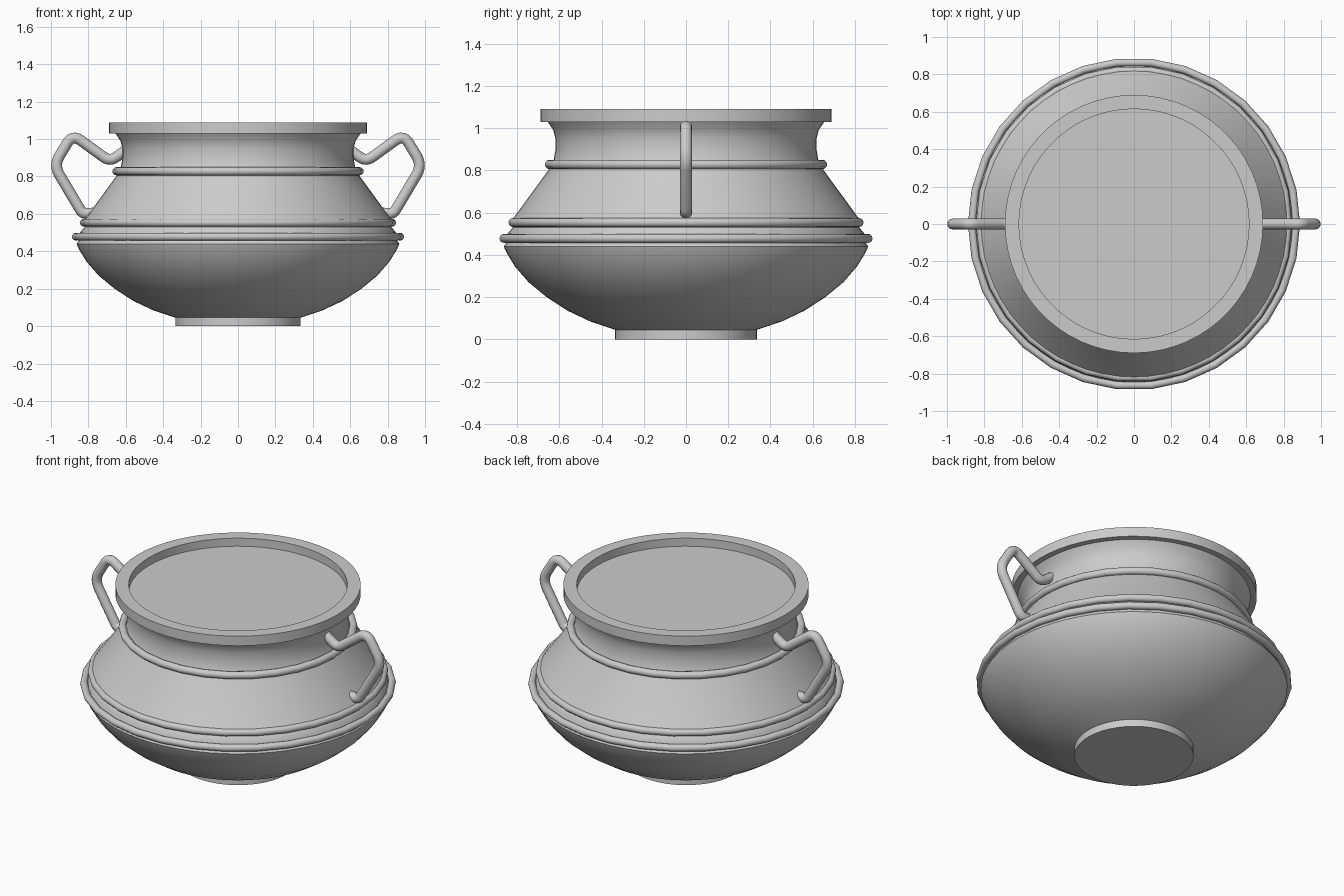
import bpy, math
from mathutils import Vector

if "Cube" in bpy.data.objects:
    bpy.data.objects.remove(bpy.data.objects["Cube"])


def smooth(obj, angle=35):
    bpy.ops.object.select_all(action='DESELECT')
    bpy.context.view_layer.objects.active = obj
    obj.select_set(True)
    bpy.ops.object.shade_smooth_by_angle(angle=math.radians(angle))


def lathe(name, profile, sides):
    """Revolve (radius, z) points round z; the ends are closed with flat caps."""
    verts = [(r * math.cos(2 * math.pi * i / sides), r * math.sin(2 * math.pi * i / sides), z)
             for r, z in profile for i in range(sides)]
    faces = []
    for k in range(len(profile) - 1):
        for i in range(sides):
            j = (i + 1) % sides
            a, b = k * sides, (k + 1) * sides
            faces.append((a + i, a + j, b + j, b + i))
    faces.append(tuple(reversed(range(sides))))
    top = (len(profile) - 1) * sides
    faces.append(tuple(range(top, top + sides)))
    mesh = bpy.data.meshes.new(name)
    mesh.from_pydata(verts, [], faces)
    obj = bpy.data.objects.new(name, mesh)
    bpy.context.collection.objects.link(obj)
    smooth(obj)
    return obj


def ring(name, outer, z, minor):
    bpy.ops.mesh.primitive_torus_add(major_segments=30, minor_segments=12,
                                     major_radius=outer - minor, minor_radius=minor,
                                     location=(0, 0, z))
    obj = bpy.context.object
    obj.name = name
    smooth(obj, 40)


def rounded_path(corners, steps=6):
    """Round each inner corner (x, z, radius) with a small quadratic arc."""
    pts = [Vector((c[0], 0, c[1])) for c in corners]
    path = [pts[0]]
    for i in range(1, len(pts) - 1):
        p, r = pts[i], corners[i][2]
        a = p + (pts[i - 1] - p).normalized() * r
        b = p + (pts[i + 1] - p).normalized() * r
        for s in range(steps + 1):
            t = s / steps
            path.append(a * (1 - t) ** 2 + p * 2 * t * (1 - t) + b * t * t)
    return path + [pts[-1]]


def handle(name, side):
    corners = [(0.60, 0.94, 0), (0.685, 0.88, 0.04), (0.885, 1.025, 0.055),
               (0.985, 0.86, 0.06), (0.83, 0.60, 0.025), (0.77, 0.605, 0)]
    path = rounded_path(corners)
    curve = bpy.data.curves.new(name, 'CURVE')
    curve.dimensions = '3D'
    curve.bevel_depth = 0.029
    curve.bevel_resolution = 4
    curve.use_fill_caps = True
    spline = curve.splines.new('POLY')
    spline.points.add(len(path) - 1)
    for sp, p in zip(spline.points, path):
        sp.co = (side * p.x, 0, p.z, 1)
    obj = bpy.data.objects.new(name, curve)
    bpy.context.collection.objects.link(obj)
    bpy.ops.object.select_all(action='DESELECT')
    bpy.context.view_layer.objects.active = obj
    obj.select_set(True)
    bpy.ops.object.convert(target='MESH')
    smooth(bpy.context.object, 50)


# Pot: foot, bowl, shoulder, neck, flat rim and the recessed lid surface
lathe("pot_body", [
    (0.335, 0.0), (0.335, 0.045), (0.45, 0.083), (0.56, 0.135), (0.66, 0.20),
    (0.745, 0.27), (0.81, 0.345), (0.85, 0.41), (0.863, 0.44),
    (0.85, 0.458), (0.845, 0.50), (0.82, 0.53), (0.82, 0.57),
    (0.645, 0.81), (0.628, 0.84), (0.618, 0.90), (0.618, 0.95), (0.628, 0.99),
    (0.655, 1.03), (0.69, 1.03), (0.69, 1.09), (0.615, 1.09), (0.615, 1.04)], 60)

# Raised bands
ring("lower_band", 0.888, 0.478, 0.021)
ring("middle_band", 0.845, 0.553, 0.021)
ring("neck_band", 0.672, 0.828, 0.022)

# Bent side handles
for label, side in (("right", 1), ("left", -1)):
    handle(label + "_handle", side)
